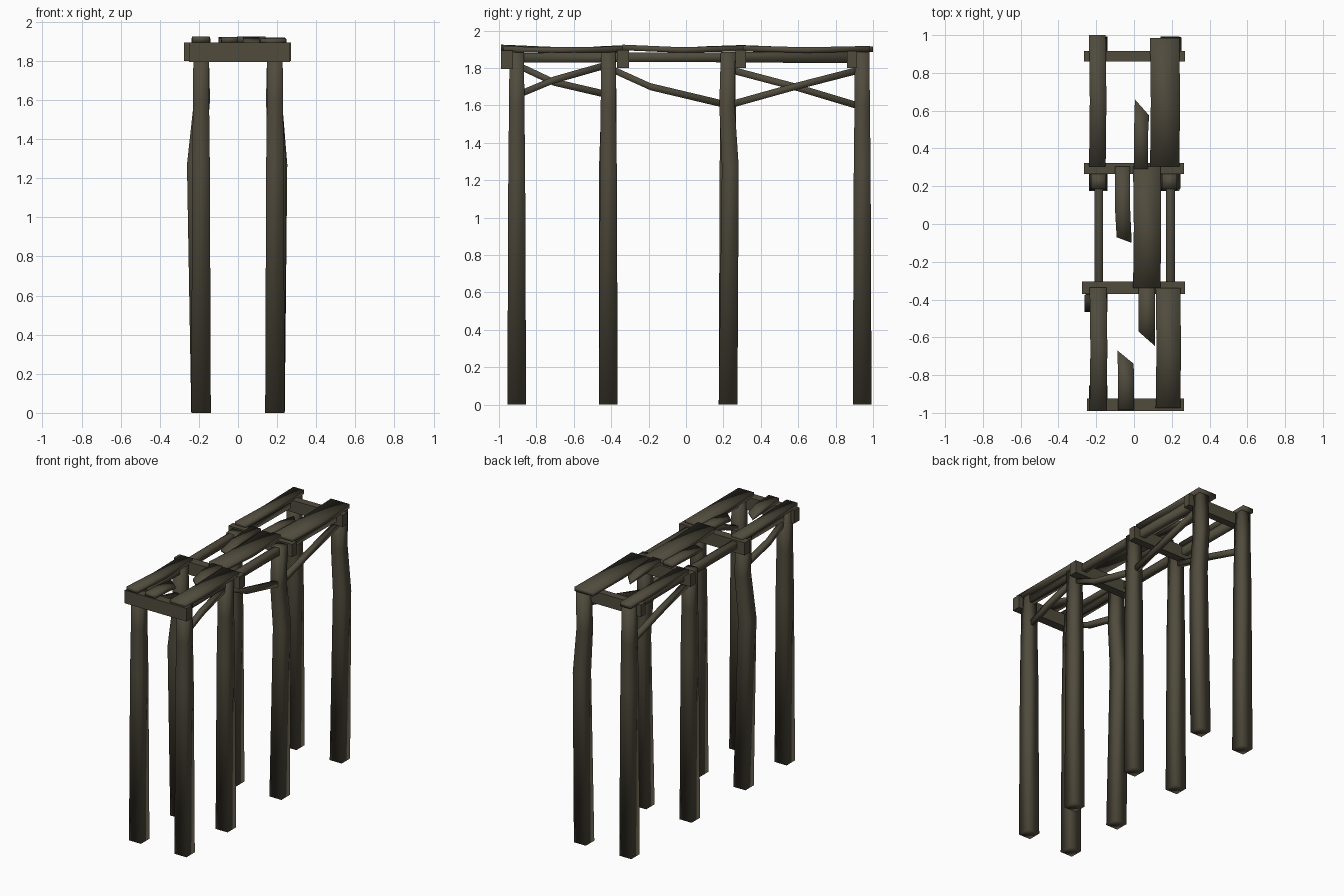
import bpy, bmesh
from mathutils import Vector

if "Cube" in bpy.data.objects:
    bpy.data.objects.remove(bpy.data.objects["Cube"])

wood = bpy.data.materials.new("weathered_wood")
wood.diffuse_color = (0.08, 0.07, 0.046, 1)
wood.use_nodes = True
wood.node_tree.nodes["Principled BSDF"].inputs["Base Color"].default_value = wood.diffuse_color


def finish(name, bm, smooth=True):
    bmesh.ops.recalc_face_normals(bm, faces=bm.faces)
    for f in bm.faces:
        f.smooth = smooth
    me = bpy.data.meshes.new(name)
    bm.to_mesh(me)
    bm.free()
    me.materials.append(wood)
    ob = bpy.data.objects.new(name, me)
    bpy.context.collection.objects.link(ob)
    return ob


def loft(name, rings, smooth=True):
    """Four-sided timber through a list of 4-corner rings."""
    bm = bmesh.new()
    loops = [[bm.verts.new(p) for p in r] for r in rings]
    for a, b in zip(loops, loops[1:]):
        for i in range(4):
            bm.faces.new((a[i], a[(i + 1) % 4], b[(i + 1) % 4], b[i]))
    bm.faces.new(loops[0])
    bm.faces.new(loops[-1])
    return finish(name, bm, smooth)


CORNERS = ((-1, -1), (1, -1), (1, 1), (-1, 1))


def post(name, sections):
    # section: centre x, centre y, z, half width
    loft(name, [[(x + sx * h, y + sy * h, z) for sx, sy in CORNERS]
                for x, y, z, h in sections])


def along_y(name, sections, smooth=True):
    # section: centre x, y, centre z, half width, half height
    loft(name, [[(x + sx * w, y, z + sz * h) for sx, sz in CORNERS]
                for x, y, z, w, h in sections], smooth)


def box(name, x0, x1, y0, y1, z0, z1):
    along_y(name, [((x0 + x1) / 2, y, (z0 + z1) / 2, (x1 - x0) / 2, (z1 - z0) / 2)
                   for y in (y0, y1)], False)


# Posts: four pairs, some bent near the top (dx, dy at the bend)
rows = [("front", -0.905), ("mid_front", -0.415), ("mid_back", 0.225), ("back", 0.942)]
bends = {("mid_front", -1): (-0.027, -0.005), ("mid_back", 1): (0.012, 0.012),
         ("back", 1): (0.018, 0.0)}
for row, y in rows:
    for side, sname in ((-1, "left"), (1, "right")):
        x = side * 0.189
        dx, dy = bends.get((row, side), (0, 0))
        kx = -0.005 * side if dx else 0
        post(f"{row}_{sname}_post", [
            (x, y, 0, 0.05), (x + dx, y + dy, 1.27, 0.045),
            (x + kx, y - dy * 0.5, 1.6, 0.041), (x, y, 1.885, 0.039)])

# Cross beams fixed beside the post heads
box("front_cross_beam", -0.25, 0.265, -0.99, -0.925, 1.795, 1.893)
box("mid_front_cross_beam", -0.275, 0.27, -0.37, -0.305, 1.80, 1.895)
box("mid_back_cross_beam", -0.265, 0.265, 0.265, 0.322, 1.80, 1.895)
box("back_cross_beam", -0.265, 0.27, 0.86, 0.915, 1.80, 1.89)

# Long side rails
for x, sname in ((-0.187, "left"), (0.193, "right")):
    along_y(f"{sname}_side_rail", [(x, -0.95, 1.855, 0.023, 0.026),
                                   (x, 0.0, 1.858, 0.023, 0.026),
                                   (x, 0.94, 1.855, 0.023, 0.03)])

# Diagonal braces between posts: side, then (y, z) points
braces = [(1, ((-0.89, 1.66), (-0.71, 1.735), (-0.41, 1.82))),
          (-1, ((-0.89, 1.81), (-0.71, 1.725), (-0.43, 1.66))),
          (1, ((-0.40, 1.795), (-0.19, 1.70), (0.21, 1.605))),
          (1, ((0.24, 1.605), (0.58, 1.70), (0.93, 1.79))),
          (-1, ((0.24, 1.79), (0.58, 1.70), (0.93, 1.595)))]
for i, (side, pts) in enumerate(braces):
    along_y(f"diagonal_brace_{i + 1}",
            [(side * 0.19, y, z, 0.018, 0.019) for y, z in pts])

# Whole deck planks: x range, y range, top z at each end
planks = [(-0.235, -0.145, -0.99, -0.335, 1.925, 1.912),
          (0.115, 0.245, -0.975, -0.34, 1.915, 1.915),
          (-0.005, 0.14, -0.34, 0.305, 1.925, 1.92),
          (-0.238, -0.15, 0.305, 1.0, 1.918, 1.915),
          (0.085, 0.24, 0.305, 0.985, 1.92, 1.918)]
for i, (x0, x1, y0, y1, za, zb) in enumerate(planks):
    c, w = (x0 + x1) / 2, (x1 - x0) / 2
    along_y(f"deck_plank_{i + 1}", [
        (c, y0, za - 0.015, w, 0.015),
        (c + 0.004, (y0 + y1) / 2, 1.896, w, 0.015),
        (c, y1, zb - 0.015, w, 0.015)])

# Broken planks: x range, fixed end y, snapped y on left edge and right edge
broken = [(0.0, 0.075, 0.29, 0.66, 0.575, 0.012),
          (-0.1, -0.02, 0.305, -0.07, -0.10, 0.02),
          (0.025, 0.11, -0.305, -0.57, -0.645, 0.0),
          (-0.085, 0.0, -0.985, -0.67, -0.74, -0.005)]
for i, (x0, x1, y, yl, yr, shift) in enumerate(broken):
    mid = y + 0.6 * ((yl + yr) / 2 - y)
    z = 1.908

    def ring(ya, yb, d, zc, h):
        return [(x0 + d, ya, zc - h), (x1 + d, yb, zc - h),
                (x1 + d, yb, zc + h), (x0 + d, ya, zc + h)]
    loft(f"broken_plank_{i + 1}", [
        ring(y, y, 0, z, 0.015), ring(mid, mid, 0, z - 0.008, 0.015),
        ring(yl, yr, shift * 0.4, z - 0.025, 0.008)])
